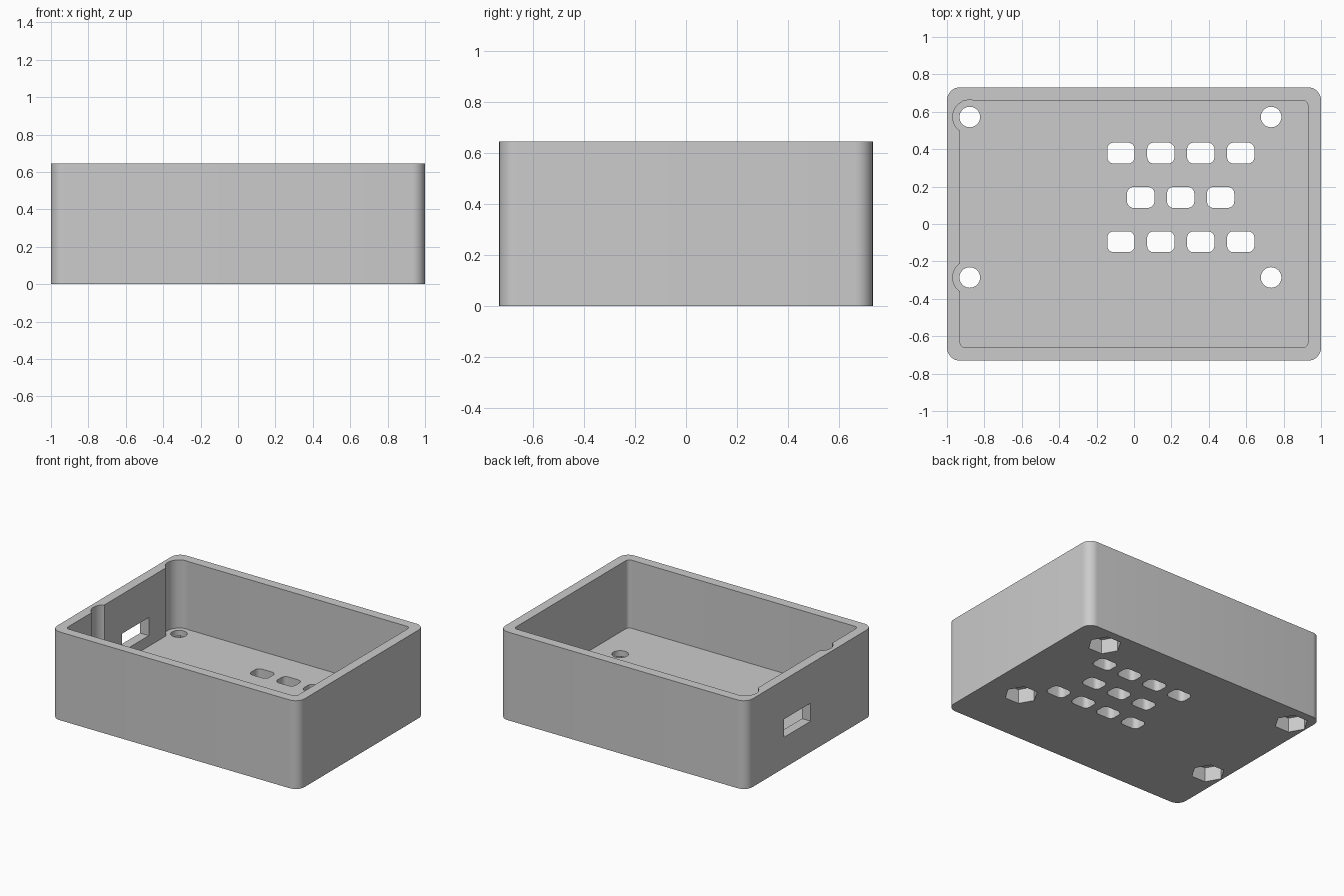
import bpy, bmesh, math

if "Cube" in bpy.data.objects:
    bpy.data.objects.remove(bpy.data.objects["Cube"], do_unlink=True)

HEIGHT, FLOOR, WALL = 0.645, 0.147, 0.07
HALF_X, HALF_Y = 1.0, 0.731
HOLES = [(x, y) for x in (-0.878, 0.733) for y in (0.572, -0.286)]


def rounded_rect(cx, cy, hx, hy, r, seg=8):
    pts = []
    for i, (sx, sy) in enumerate([(1, 1), (-1, 1), (-1, -1), (1, -1)]):
        for k in range(seg + 1):
            a = (i + k / seg) * math.pi / 2
            pts.append((cx + sx * (hx - r) + r * math.cos(a),
                        cy + sy * (hy - r) + r * math.sin(a)))
    return pts


def ngon(cx, cy, r, n):
    return [(cx + r * math.cos(2 * math.pi * i / n),
             cy + r * math.sin(2 * math.pi * i / n)) for i in range(n)]


def prisms(name, outlines, z0, z1):
    """Upright solids extruded from flat outlines, as one object."""
    bm = bmesh.new()
    for pts in outlines:
        face = bm.faces.new([bm.verts.new((x, y, z0)) for x, y in pts])
        ext = bmesh.ops.extrude_face_region(bm, geom=[face])["geom"]
        top = [v for v in ext if isinstance(v, bmesh.types.BMVert)]
        bmesh.ops.translate(bm, verts=top, vec=(0, 0, z1 - z0))
    bmesh.ops.recalc_face_normals(bm, faces=bm.faces)
    mesh = bpy.data.meshes.new(name)
    bm.to_mesh(mesh)
    bm.free()
    obj = bpy.data.objects.new(name, mesh)
    bpy.context.collection.objects.link(obj)
    return obj


def cut(target, cutter):
    cutter.hide_render = True
    mod = target.modifiers.new("cut", 'BOOLEAN')
    mod.operation, mod.solver, mod.object = 'DIFFERENCE', 'EXACT', cutter
    bpy.context.view_layer.objects.active = target
    bpy.ops.object.modifier_apply(modifier=mod.name)
    bpy.data.objects.remove(cutter, do_unlink=True)


# Outer body and open cavity
box = prisms("enclosure_box", [rounded_rect(0, 0, HALF_X, HALF_Y, WALL)], 0, HEIGHT)
cut(box, prisms("cavity", [rounded_rect(0, 0, HALF_X - WALL, HALF_Y - WALL, 0.03)],
                FLOOR, HEIGHT + 0.1))

# Round clearance channels in the wall beside the screw holes
cut(box, prisms("screw_channels", [ngon(x, y, 0.091, 48) for x, y in HOLES if x < 0],
                FLOOR, HEIGHT + 0.1))

# Screw holes and hexagonal nut pockets under the floor
cut(box, prisms("screw_holes", [ngon(x, y, 0.055, 32) for x, y in HOLES], -0.1, 0.3))
cut(box, prisms("nut_pockets", [ngon(x, y, 0.112, 6) for x, y in HOLES], -0.1, 0.105))

# Staggered rows of vent slots
vents = []
for first_x, y, count in [(-0.07, 0.379, 4), (0.036, 0.142, 3), (-0.07, -0.095, 4)]:
    for i in range(count):
        vents.append(rounded_rect(first_x + i * 0.2135, y, 0.073, 0.056, 0.035))
cut(box, prisms("vent_slots", vents, -0.1, 0.3))

# Connector port through the side wall
port = [(-1.1, -0.012), (-0.85, -0.012), (-0.85, 0.298), (-1.1, 0.298)]
cut(box, prisms("connector_port", [port], 0.225, 0.357))

# Plain grey plastic
mat = bpy.data.materials.new("grey_plastic")
mat.use_nodes = True
grey = (0.6, 0.6, 0.6, 1)
mat.diffuse_color = grey
mat.node_tree.nodes["Principled BSDF"].inputs["Base Color"].default_value = grey
box.data.materials.clear()
box.data.materials.append(mat)

bpy.ops.object.select_all(action='DESELECT')
box.select_set(True)
bpy.context.view_layer.objects.active = box
bpy.ops.object.shade_smooth_by_angle(angle=math.radians(30))
